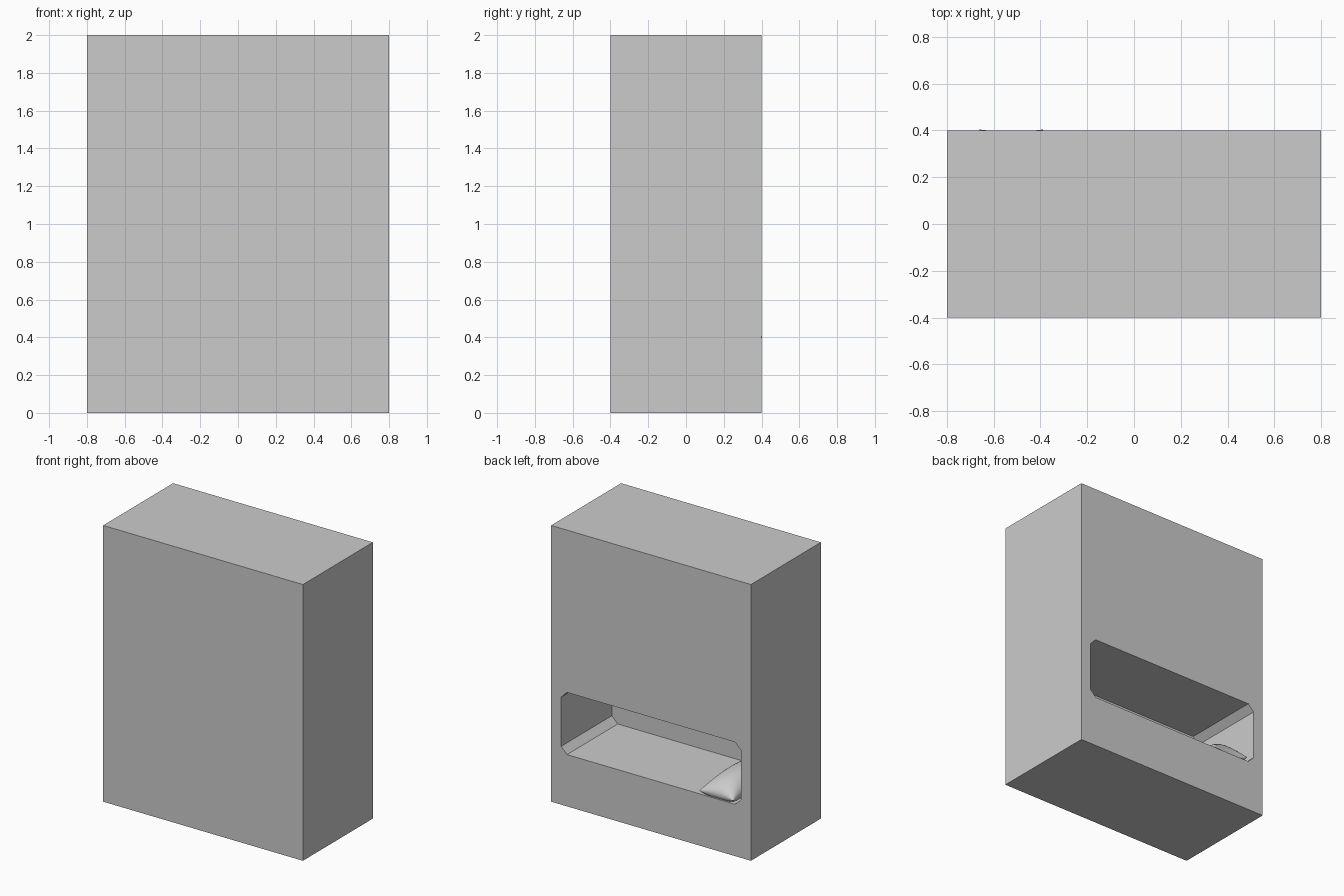
import bpy, bmesh, math

if "Cube" in bpy.data.objects:
    bpy.data.objects.remove(bpy.data.objects["Cube"])


def add_object(name, bm):
    mesh = bpy.data.meshes.new(name)
    bm.to_mesh(mesh)
    bm.free()
    obj = bpy.data.objects.new(name, mesh)
    bpy.context.collection.objects.link(obj)
    return obj


def box(name, size, centre, chamfer=0.0):
    """Box; optional chamfer on the edges that run along y."""
    bm = bmesh.new()
    bmesh.ops.create_cube(bm, size=1)
    for v in bm.verts:
        v.co = [c + s * p for c, s, p in zip(centre, size, v.co)]
    if chamfer:
        edges = [e for e in bm.edges
                 if abs(e.verts[0].co.y - e.verts[1].co.y) > 1e-4]
        bmesh.ops.bevel(bm, geom=edges, offset=chamfer, segments=1,
                        affect='EDGES')
    return add_object(name, bm)


# Solid block with a chamfered sleeping alcove cut into the back
body = box("body", (1.6, 0.8, 2.0), (0, 0, 1.0))
DEPTH, OVER = 0.58, 0.2
cutter = box("alcove_cutter", (1.44, DEPTH + OVER, 0.45),
             (0, 0.4 - DEPTH + (DEPTH + OVER) / 2, 0.6), 0.047)
cut = body.modifiers.new("alcove", 'BOOLEAN')
cut.operation = 'DIFFERENCE'
cut.solver = 'EXACT'
cut.object = cutter
cutter.hide_render = True
cutter.hide_set(True)

# Pillow: puffed grid, pinched sides, pointed corners, mirrored underneath
HX, HY, PUFF, N = 0.135, 0.285, 0.11, 24
bm = bmesh.new()
bmesh.ops.create_grid(bm, x_segments=N, y_segments=N, size=1)
for vert in bm.verts:
    u = math.sin(vert.co.x * math.pi / 2)
    v = math.sin(vert.co.y * math.pi / 2)
    pu, pv = max(0, 1 - u * u), max(0, 1 - v * v)
    vert.co = (HX * u * (1 - 0.08 * pv), HY * v * (1 - 0.03 * pu),
               PUFF * math.sqrt(pu * pv))
pillow = add_object("pillow", bm)
pillow.location = (-0.525, 0.119, 0.4)
mirror = pillow.modifiers.new("underside", 'MIRROR')
mirror.use_axis = (False, False, True)
mirror.merge_threshold = 0.0005
pillow.data.shade_smooth()
